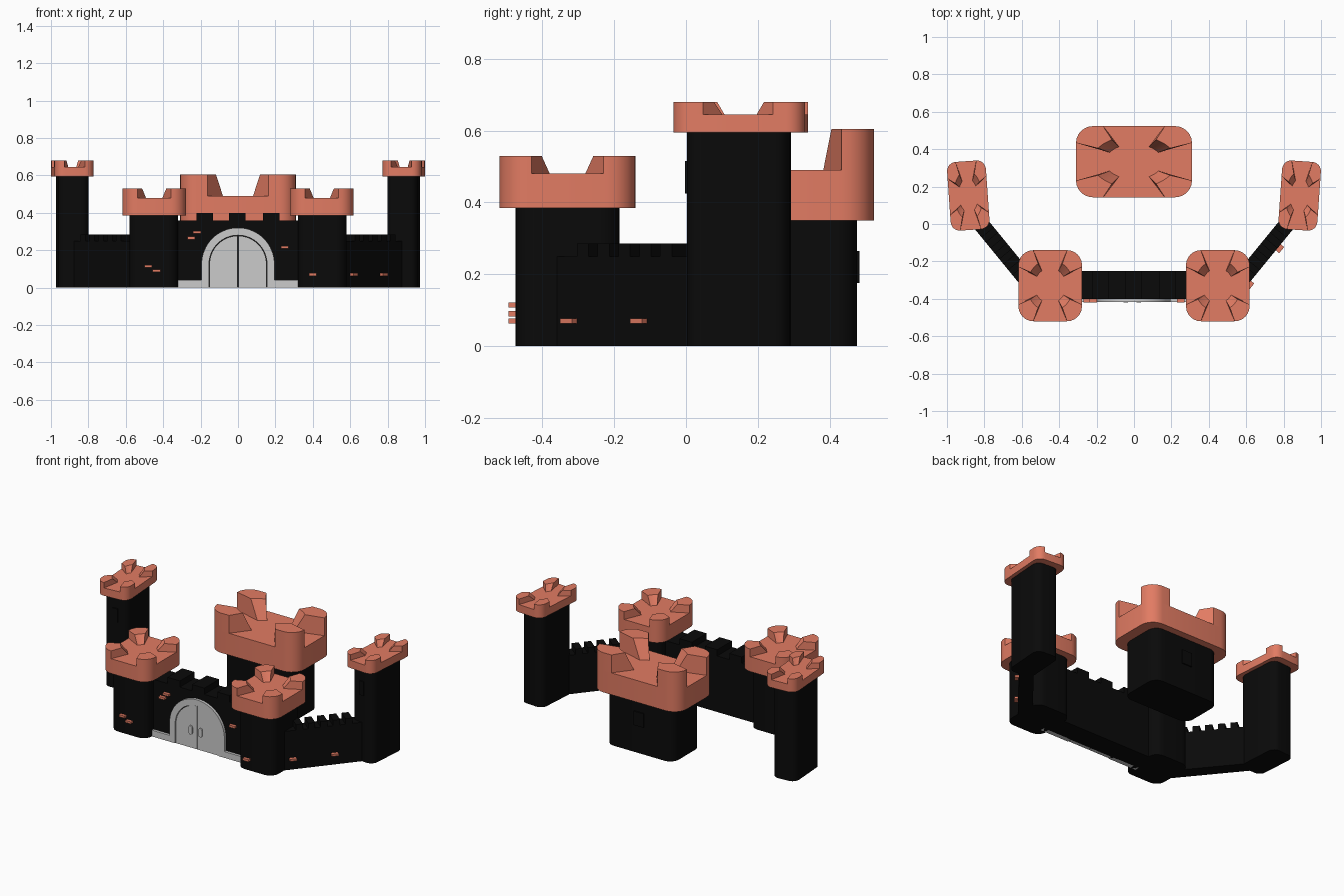
import bpy, bmesh
from math import sin, cos, pi, radians, atan2
from mathutils import Matrix, Vector

if "Cube" in bpy.data.objects:
    bpy.data.objects.remove(bpy.data.objects["Cube"])


def material(name, rgb):
    m = bpy.data.materials.new(name)
    m.diffuse_color = (*rgb, 1)
    m.use_nodes = True
    m.node_tree.nodes["Principled BSDF"].inputs["Base Color"].default_value = m.diffuse_color
    return m


BLACK = material("black_stone", (0.003, 0.003, 0.003))
CORAL = material("coral_stone", (0.76, 0.2, 0.125))
UPRIGHT = Matrix.Rotation(pi / 2, 4, 'X')    # xy profile -> xz, extruded toward -y


def loft(bm, low, high, z0, z1):
    """Solid between two outlines with equal point counts."""
    a = [bm.verts.new((x, y, z0)) for x, y in low]
    b = [bm.verts.new((x, y, z1)) for x, y in high]
    bm.faces.new(a)
    bm.faces.new(b)
    for i in range(len(a)):
        j = (i + 1) % len(a)
        bm.faces.new((a[i], a[j], b[j], b[i]))


def finish(name, bm, mat=None, loc=(0, 0, 0), rot=0):
    bmesh.ops.recalc_face_normals(bm, faces=bm.faces)
    me = bpy.data.meshes.new(name)
    bm.to_mesh(me)
    bm.free()
    ob = bpy.data.objects.new(name, me)
    ob.location = loc
    ob.rotation_euler.z = rot
    if mat:
        me.materials.append(mat)
    bpy.context.collection.objects.link(ob)
    return ob


def prism(name, pts, z0, z1, mat=None, loc=(0, 0, 0), rot=0, upright=False):
    bm = bmesh.new()
    loft(bm, pts, pts, z0, z1)
    if upright:
        bm.transform(UPRIGHT)
    return finish(name, bm, mat, loc, rot)


def arc(cx, cy, r, a0, a1, n):
    return [(cx + r * cos(a0 + (a1 - a0) * i / n), cy + r * sin(a0 + (a1 - a0) * i / n))
            for i in range(n + 1)]


def rounded(hx, hy, r, n=6):
    pts = []
    for k, (sx, sy) in enumerate(((1, 1), (-1, 1), (-1, -1), (1, -1))):
        pts += arc(sx * (hx - r), sy * (hy - r), r, k * pi / 2, (k + 1) * pi / 2, n)
    return pts


def box(name, size, loc, mat, rot=0):
    hx, hy = size[0] / 2, size[1] / 2
    return prism(name, [(-hx, -hy), (hx, -hy), (hx, hy), (-hx, hy)],
                 -size[2] / 2, size[2] / 2, mat, loc, rot)


def crown(name, loc, hx, hy, z0, floor, top, rot=0):
    """Rounded slab with four corner merlons tapering toward the middle."""
    bm = bmesh.new()
    r = 0.47 * min(hx, hy)
    slab = rounded(hx, hy, r)
    loft(bm, slab, slab, z0, floor)
    outer = [(hx, .53 * hy)] + arc(hx - r, hy - r, r, 0, pi / 2, 6) + [(.53 * hx, hy)]
    outer = [p for i, p in enumerate(outer)
             if i == 0 or (Vector(p) - Vector(outer[i - 1])).length > 1e-4]

    def inner(px, py):
        rad, a = (px * px + py * py) ** .5, atan2(py, px)
        return [(x * hx, y * hy) for x, y in arc(0, 0, rad, a, pi / 2 - a, 6)]
    low, high = outer + inner(.26, .42), outer + inner(.38, .62)
    for sx in (1, -1):
        for sy in (1, -1):
            loft(bm, [(x * sx, y * sy) for x, y in low],
                 [(x * sx, y * sy) for x, y in high], floor, top)
    return finish(name, bm, CORAL, (*loc, 0), rot)


def battlement(name, a, b, thick, h, top, teeth):
    """Wall from a to b; teeth are (start, end) distances from its centre."""
    a, b = Vector(a), Vector(b)
    d, mid = b - a, (a + b) / 2
    L, pts = d.length / 2, []
    pts = [(-L, 0), (-L, h)]
    for t0, t1 in teeth:
        pts += [(t0, h), (t0, top), (t1, top), (t1, h)]
    pts += [(L, h), (L, 0)]
    return prism(name, pts, -thick / 2, thick / 2, BLACK, (*mid, 0), atan2(d.y, d.x), True)


# Central keep
prism("keep_body", rounded(.24, .143, .06), 0, .40, BLACK, (0, .333, 0))
crown("keep_crown", (0, .333), .31, .19, .35, .49, .605)
box("keep_rear_window", (.07, .012, .09), (0, .477, .22), BLACK)

# Front wall
battlement("front_wall", (-.40, -.325), (.40, -.325), .15, .36, .40,
           [(x - .044, x + .044) for x in (-.177, -.003, .177)])

for s, side in ((1, "right"), (-1, "left")):
    # Gate tower
    prism("gate_tower_body_" + side, rounded(.13, .145, .06), 0, .43, BLACK, (s * .45, -.33, 0))
    crown("gate_tower_crown_" + side, (s * .448, -.33), .17, .19, .385, .48, .53)
    # Outer tower, turned slightly outward
    rot = -s * radians(4)
    prism("outer_tower_body_" + side, rounded(.08, .143, .045), 0, .62, BLACK,
          (s * .886, .148, 0), rot)
    crown("outer_tower_crown_" + side, (s * .886, .152), .104, .184, .595, .645, .68, rot)
    box("outer_tower_window_" + side, (.035, .012, .09), (s * .876, .005, .47), BLACK, rot)
    # Diagonal wall
    battlement("side_wall_" + side, (s * .52, -.365), (s * .88, .075), .085, .25, .285,
               [(t - .021, t + .021) for t in (-.15, -.075, 0, .075, .15)])

# Gate: arch surround, two leaves, handles, plinth
R, r, spring = .195, .155, .125
prism("gate_arch", [(R, 0)] + arc(0, spring, R, 0, pi, 32) + [(-R, 0), (-r, 0)]
      + arc(0, spring, r, pi, 0, 32) + [(r, 0)], .39, .417, None, upright=True)
for s, side in ((1, "right"), (-1, "left")):
    leaf = [(.002, 0), (r - .003, 0)] + arc(0, spring, r - .003, 0, pi / 2 - .014, 16)
    prism("gate_leaf_" + side, [(s * x, z) for x, z in leaf], .39, .412, None, upright=True)
    prism("gate_handle_" + side, rounded(.012, .028, .011), .405, .42, None,
          (s * .035 - .01, 0, .115), upright=True)
    box("gate_plinth_" + side, (.18, .03, .04), (s * .27, -.402, .02), None)

# Loose coral bricks: x, y, z, turn
wall_turn = atan2(.44, .36)
for x, y, z, turn in ((-.48, -.48, .115, 0), (-.435, -.48, .09, 0), (-.25, -.405, .265, 0),
                      (-.22, -.405, .295, 0), (.25, -.405, .215, 0), (.40, -.48, .07, 0),
                      (.618, -.325, .07, wall_turn), (.778, -.13, .07, wall_turn)):
    box("brick", (.042, .03, .014), (x, y, z), CORAL, turn)

# Smooth rounded corners, keep hard edges
for ob in bpy.context.collection.objects:
    ob.select_set(True)
    bpy.context.view_layer.objects.active = ob
bpy.ops.object.shade_smooth_by_angle(angle=radians(30))
